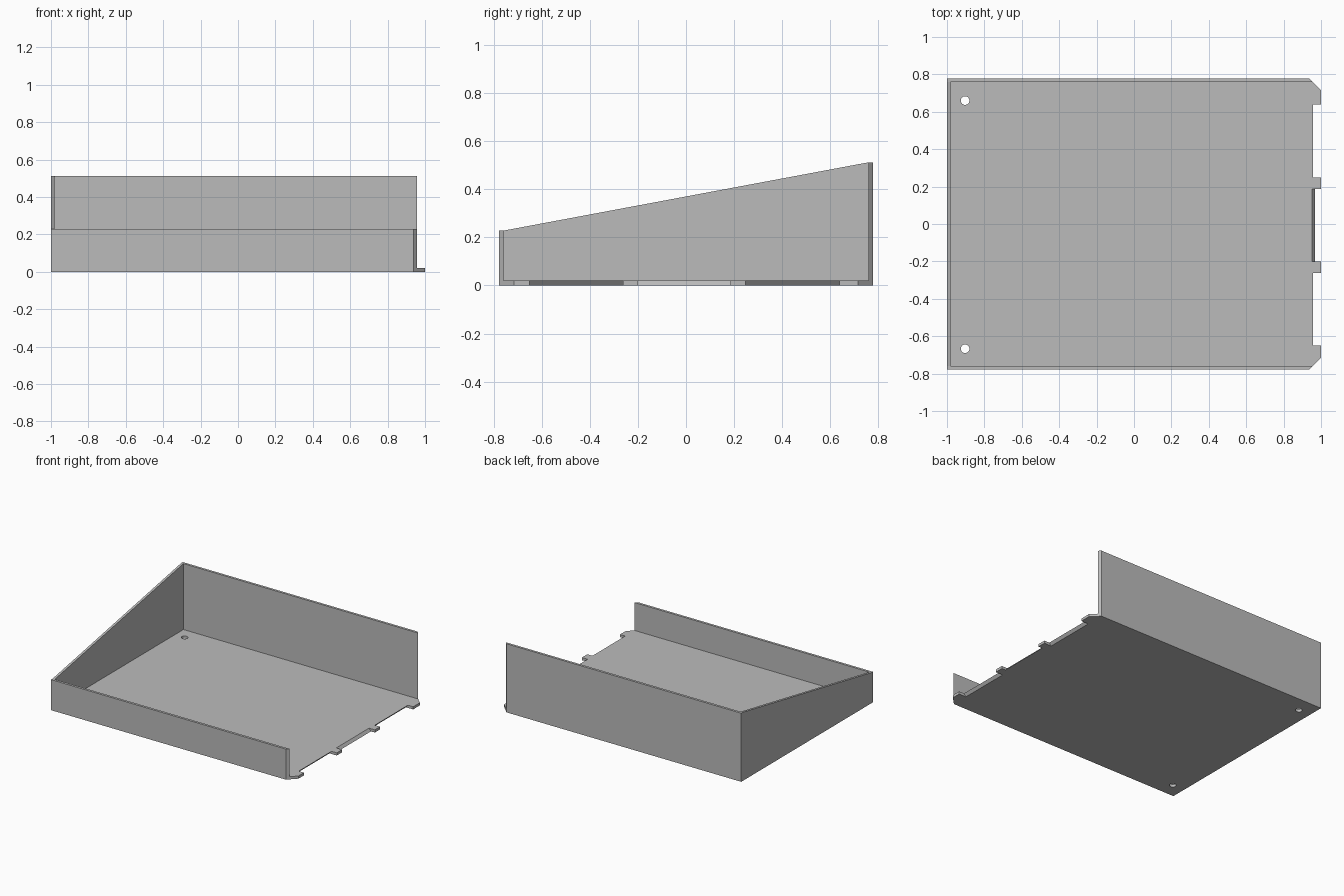
import bpy
import bmesh

if "Cube" in bpy.data.objects:
    bpy.data.objects.remove(bpy.data.objects["Cube"], do_unlink=True)

grey = bpy.data.materials.new("plain grey")
grey.use_nodes = True
colour = (0.5, 0.5, 0.5, 1)
grey.diffuse_color = colour
grey.node_tree.nodes["Principled BSDF"].inputs["Base Color"].default_value = colour

LEFT, EDGE, TAB = -1.0, 0.957, 1.0   # closed side, open edge, tab tips
OUT, WALL, FLOOR = 0.777, 0.018, 0.02
INN = OUT - WALL
LOW, HIGH = 0.228, 0.512


def prism(name, bottom, top):
    """Solid between two matching loops, listed counter-clockwise from above."""
    bm = bmesh.new()
    a = [bm.verts.new(p) for p in bottom]
    b = [bm.verts.new(p) for p in top]
    bm.faces.new(a[::-1])
    bm.faces.new(b)
    for i in range(len(a)):
        j = (i + 1) % len(a)
        bm.faces.new((a[i], a[j], b[j], b[i]))
    bmesh.ops.recalc_face_normals(bm, faces=bm.faces)
    mesh = bpy.data.meshes.new(name)
    bm.to_mesh(mesh)
    bm.free()
    mesh.materials.append(grey)
    ob = bpy.data.objects.new(name, mesh)
    bpy.context.collection.objects.link(ob)
    return ob


def floor_loop(z, gap_x, middle_x):
    """Floor outline with four tabs; the gaps have their own edge positions."""
    pts = [(LEFT + WALL, -INN), (EDGE, -INN), (TAB, -INN + TAB - EDGE)]
    gaps = [(-0.65, -0.263, gap_x), (-0.2, 0.186, middle_x), (0.248, 0.638, gap_x)]
    for y0, y1, x in gaps:
        pts += [(TAB, y0), (x, y0), (x, y1), (TAB, y1)]
    pts += [(TAB, INN - TAB + EDGE), (EDGE, INN), (LEFT + WALL, INN)]
    return [(x, y, z) for x, y in pts]


# Floor plate: outer gaps undercut, middle gap sloping outward
floor = prism("floor_plate", floor_loop(0, 0.94, 0.968), floor_loop(FLOOR, EDGE, 0.952))

# Screw holes through the floor by the closed side
for y in (-0.667, 0.66):
    bpy.ops.mesh.primitive_cylinder_add(vertices=32, radius=0.023, depth=0.2,
                                        location=(-0.903, y, 0))
    cutter = bpy.context.object
    cutter.name = "hole_cutter"
    cutter.hide_render = True
    cutter.data.materials.append(grey)
    mod = floor.modifiers.new("screw_hole", "BOOLEAN")
    mod.operation, mod.solver, mod.object = "DIFFERENCE", "EXACT", cutter
    bpy.context.view_layer.objects.active = floor
    bpy.ops.object.modifier_apply(modifier=mod.name)
    bpy.data.objects.remove(cutter, do_unlink=True)

# Low front wall and tall back wall, with chamfered free ends
for name, side, height in (("front_wall", -1, LOW), ("back_wall", 1, HIGH)):
    plan = [(LEFT, side * OUT), (EDGE - WALL, side * OUT),
            (EDGE, side * INN), (LEFT, side * INN)]
    prism(name, [(x, y, 0) for x, y in plan], [(x, y, height) for x, y in plan])

# Closed side wall with a sloping top
plan = [(LEFT, -INN), (LEFT + WALL, -INN), (LEFT + WALL, INN), (LEFT, INN)]
prism("side_wall", [(x, y, 0) for x, y in plan],
      [(x, y, LOW if y < 0 else HIGH) for x, y in plan])
